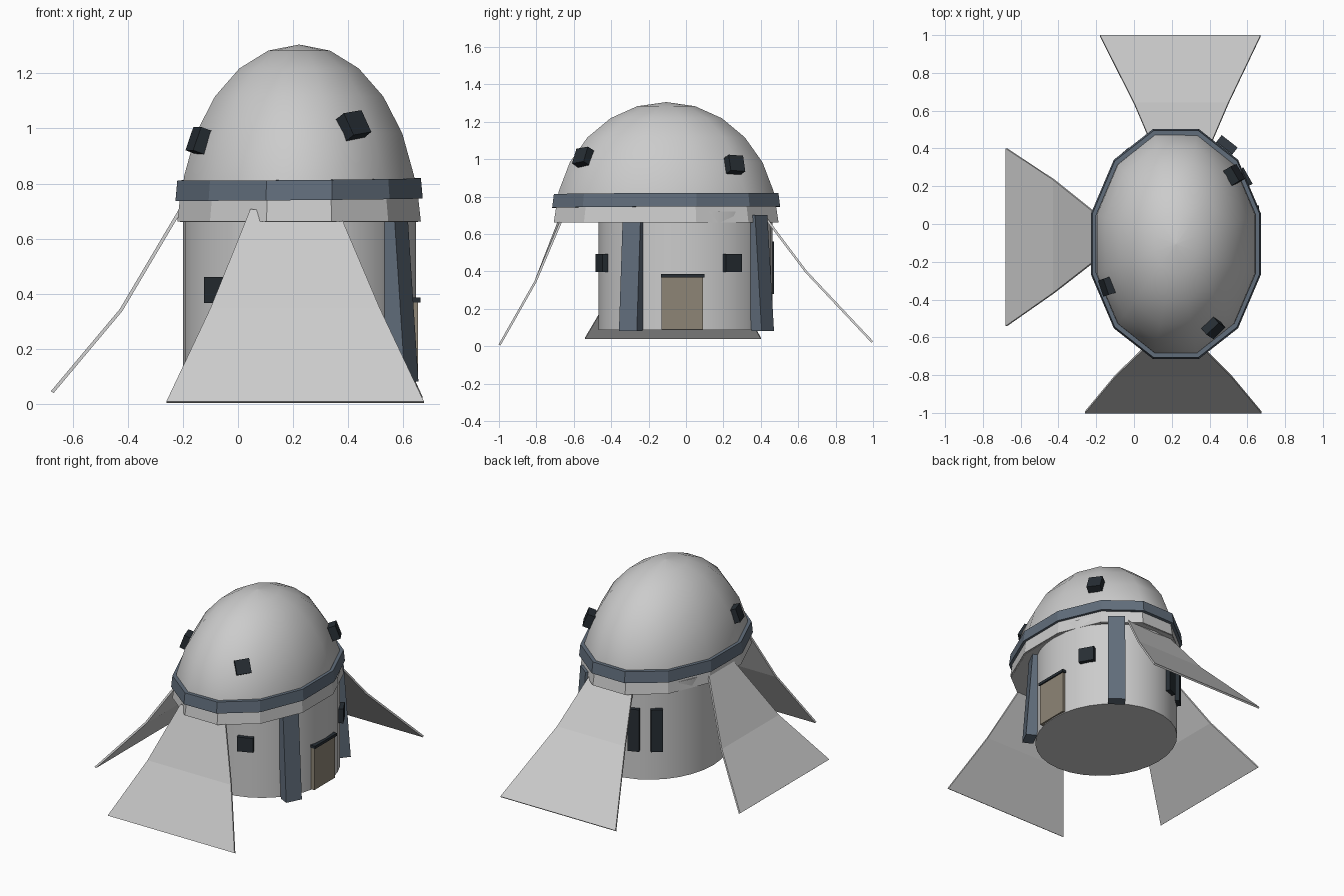
import bpy, bmesh, math
from mathutils import Vector, Matrix

if "Cube" in bpy.data.objects:
    bpy.data.objects.remove(bpy.data.objects["Cube"])


def material(name, rgb):
    m = bpy.data.materials.new(name)
    m.diffuse_color = (*rgb, 1)
    m.use_nodes = True
    m.node_tree.nodes["Principled BSDF"].inputs["Base Color"].default_value = m.diffuse_color
    return m


STEEL = material("blue_steel", (0.12, 0.155, 0.20))
DARK = material("dark_panel", (0.02, 0.027, 0.034))
TAN = material("door_tan", (0.27, 0.235, 0.18))


def finish(name, bm, mat=None, smooth=None):
    bmesh.ops.recalc_face_normals(bm, faces=bm.faces[:])
    me = bpy.data.meshes.new(name)
    bm.to_mesh(me)
    bm.free()
    ob = bpy.data.objects.new(name, me)
    bpy.context.collection.objects.link(ob)
    if mat:
        me.materials.append(mat)
    if smooth:
        bpy.ops.object.select_all(action='DESELECT')
        ob.select_set(True)
        bpy.context.view_layer.objects.active = ob
        bpy.ops.object.shade_smooth_by_angle(angle=math.radians(smooth))
    return ob


def lathe(name, profile, sides, centre, rx, ry, turn=0, closed=False, mat=None, smooth=None):
    """Elliptical turned shape; profile holds (radius factor, z) pairs."""
    bm = bmesh.new()
    rings = []
    for r, z in profile:
        ring = []
        for i in range(sides):
            a = turn + math.tau * i / sides
            ring.append(bm.verts.new((centre[0] + rx * r * math.cos(a),
                                      centre[1] + ry * r * math.sin(a), z)))
        rings.append(ring)
    pairs = list(zip(rings, rings[1:]))
    if closed:
        pairs.append((rings[-1], rings[0]))
    for lo, hi in pairs:
        for i in range(sides):
            j = (i + 1) % sides
            bm.faces.new((lo[i], lo[j], hi[j], hi[i]))
    if not closed:
        bm.faces.new(rings[0])
        bm.faces.new(rings[-1])
    bmesh.ops.remove_doubles(bm, verts=bm.verts[:], dist=1e-5)
    return finish(name, bm, mat, smooth)


def box(name, pos, size, normal, mat, roll=0):
    """Box with size (depth, width, height) whose depth follows the normal."""
    n = Vector(normal).normalized()
    t = Vector((0, 0, 1)).cross(n).normalized()
    rot = Matrix((n, t, n.cross(t))).transposed().to_4x4()
    bm = bmesh.new()
    bmesh.ops.create_cube(bm, size=1, matrix=Matrix.Translation(pos) @ rot
                          @ Matrix.Rotation(math.radians(roll), 4, 'X')
                          @ Matrix.Diagonal((*size, 1)))
    return finish(name, bm, mat)


# Drum body
DC, DX, DY = (0.223, -0.003), 0.423, 0.466
lathe("drum_wall", [(1, 0.085), (1, 0.72)], 32, DC, DX, DY, smooth=40)

# Dome, skirt below it and belt around it
CC, TURN = (0.222, -0.106), math.radians(15)
dome = [(math.cos(math.radians(a)), 0.66 + 0.645 * math.sin(math.radians(a)))
        for a in range(0, 90, 15)] + [(0.0001, 1.305)]
lathe("dome", dome, 12, CC, 0.448, 0.616, TURN, smooth=45)
lathe("dome_skirt", [(1, 0.662), (0.975, 0.76)], 12, CC, 0.458, 0.622, TURN)
belt = lathe("dome_belt", [(0.94, 0.742), (1, 0.742), (0.985, 0.815), (0.94, 0.815)],
             12, CC, 0.465, 0.631, TURN, closed=True, mat=STEEL)
for v in belt.data.vertices:  # slight tilt
    v.co.z += 0.009 * (v.co.x - CC[0]) + 0.004 * (v.co.y - CC[1])


# Bent stay fins: three rows of two points each, given a thin skin
def fin(name, rows):
    bm = bmesh.new()
    vs = [[bm.verts.new(p) for p in row] for row in rows]
    for a, b in zip(vs, vs[1:]):
        bm.faces.new((a[0], a[1], b[1], b[0]))
    ob = finish(name, bm)
    mod = ob.modifiers.new("thickness", 'SOLIDIFY')
    mod.thickness = 0.012
    mod.offset = 0


fin("front_fin", [((0.045, -0.665, 0.705), (0.375, -0.665, 0.675)),
                  ((-0.10, -0.805, 0.345), (0.515, -0.805, 0.345)),
                  ((-0.26, -0.997, 0.006), (0.675, -0.997, 0.006))])
fin("back_fin", [((0.09, 0.43, 0.68), (0.41, 0.43, 0.68)),
                 ((0.0, 0.64, 0.40), (0.50, 0.64, 0.40)),
                 ((-0.18, 0.996, 0.022), (0.67, 0.996, 0.022))])
fin("left_fin", [((-0.20, 0.055, 0.72), (-0.20, -0.19, 0.72)),
                 ((-0.425, 0.235, 0.34), (-0.425, -0.365, 0.34)),
                 ((-0.675, 0.40, 0.042), (-0.675, -0.54, 0.042))])


# Leaning pillars on the drum
def pillar(name, bottom, lean, angle):
    bm = bmesh.new()
    a = math.radians(angle)
    rot = Matrix.Rotation(a, 4, 'Z')
    bmesh.ops.create_cube(bm, size=1, matrix=Matrix.Translation((*bottom, 0.39))
                          @ rot @ Matrix.Diagonal((0.07, 0.107, 0.62, 1)))
    for v in bm.verts:
        if v.co.z > 0.39:
            v.co -= Vector((math.cos(a), math.sin(a), 0)) * lean
    finish(name, bm, STEEL)


pillar("front_pillar", (0.60, -0.295), 0.045, -27)
pillar("back_pillar", (0.485, 0.41), 0.045, 52)

# Door with lintel
box("door", (0.64, -0.02, 0.232), (0.028, 0.22, 0.284), (1, 0, 0), TAN)
box("door_lintel", (0.645, -0.018, 0.377), (0.035, 0.232, 0.018), (1, 0, 0), DARK)

# Windows and tall slits on the drum: angle, width, height, centre z
for name, ang, w, h, z in (("front_right_window", -70, 0.10, 0.095, 0.445),
                           ("back_right_window", 32, 0.10, 0.095, 0.445),
                           ("front_left_window", -134, 0.10, 0.095, 0.413),
                           ("back_slit_a", 110, 0.072, 0.28, 0.42),
                           ("back_slit_b", 128, 0.072, 0.28, 0.42)):
    a = math.radians(ang)
    c, s = math.cos(a), math.sin(a)
    box(name, (DC[0] + DX * c, DC[1] + DY * s, z), (0.05, w, h), (c / DX, s / DY, 0), DARK)

# Windows set square to the dome surface
for name, p, roll in (("dome_window_right", (0.42, -0.55, 1.01), 8),
                      ("dome_window_left", (-0.14, -0.33, 0.955), 0),
                      ("dome_window_back", (0.53, 0.26, 0.97), -4)):
    n = ((p[0] - CC[0]) / 0.19, (p[1] - CC[1]) / 0.36, (p[2] - 0.66) / 0.416)
    box(name, p, (0.05, 0.09, 0.09), n, DARK, roll)
